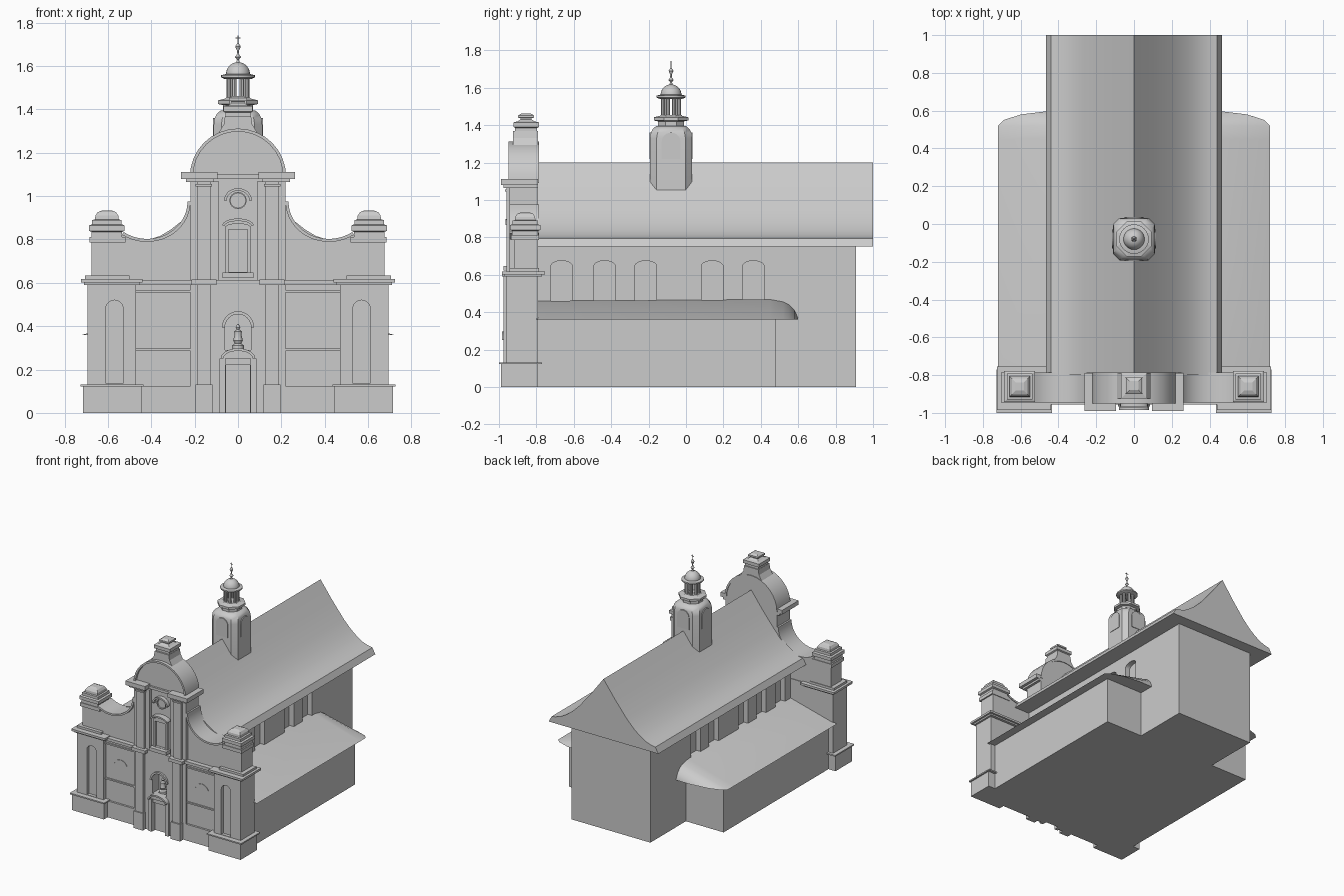
import bpy, bmesh, math
from mathutils import Matrix

cube = bpy.data.objects.get("Cube")
if cube:
    bpy.data.objects.remove(cube)

stone = bpy.data.materials.new("pale_stone")
stone.use_nodes = True
GREY = (0.6, 0.6, 0.6, 1)
stone.diffuse_color = GREY
stone.node_tree.nodes["Principled BSDF"].inputs["Base Color"].default_value = GREY
SIDES = (("left", 1), ("right", -1))


def finish(name, bm, smooth=False):
    bmesh.ops.recalc_face_normals(bm, faces=bm.faces)
    me = bpy.data.meshes.new(name)
    bm.to_mesh(me)
    bm.free()
    me.materials.append(stone)
    ob = bpy.data.objects.new(name, me)
    bpy.context.collection.objects.link(ob)
    if smooth:
        bpy.ops.object.select_all(action='DESELECT')
        ob.select_set(True)
        bpy.context.view_layer.objects.active = ob
        bpy.ops.object.shade_smooth_by_angle(angle=math.radians(35))
    return ob


def loft(name, rings, smooth=False):
    """Skin a list of equal-length point rings and cap both ends."""
    bm = bmesh.new()
    rows = [[bm.verts.new(p) for p in r] for r in rings]
    n = len(rows[0])
    for a, b in zip(rows, rows[1:]):
        for i in range(n):
            bm.faces.new((a[i], a[(i + 1) % n], b[(i + 1) % n], b[i]))
    bm.faces.new(rows[0])
    bm.faces.new(rows[-1])
    return finish(name, bm, smooth)


def prism(name, pts, y0, y1, smooth=False):
    return loft(name, [[(x, y, z) for x, z in pts] for y in (y0, y1)], smooth)


def box(name, x0, x1, y0, y1, z0, z1):
    return prism(name, [(x0, z0), (x1, z0), (x1, z1), (x0, z1)], y0, y1)


def pair(name, x0, x1, *rest):
    for side, s in SIDES:
        box(f"{name}_{side}", s * x0, s * x1, *rest)


def arc(cx, cz, rx, rz, a0, a1, n=16):
    angles = [math.radians(a0 + (a1 - a0) * i / n) for i in range(n + 1)]
    return [(cx + rx * math.cos(a), cz + rz * math.sin(a)) for a in angles]


def band(name, cx, cz, rx, rz, t, a0, a1, y0, y1):
    """Curved moulding of thickness t."""
    outer = arc(cx, cz, rx + t, rz + t, a0, a1)
    return prism(name, outer + arc(cx, cz, rx, rz, a1, a0), y0, y1, True)


def arch(cx, w, z0, z1, rise=None):
    rise = w if rise is None else rise
    return [(cx - w, z0), (cx + w, z0)] + arc(cx, z1 - rise, w, rise, 0, 180)


def spin(name, prof, cx, cy, n=24, smooth=True, turn=0.0):
    """Stack of regular polygons from (radius, height) pairs."""
    rings = [[(cx + r * math.cos(turn + math.tau * i / n),
               cy + r * math.sin(turn + math.tau * i / n), z) for i in range(n)]
             for r, z in prof]
    return loft(name, rings, smooth)


def cut(ob, cutters):
    for c in cutters:
        m = ob.modifiers.new("cut", 'BOOLEAN')
        m.operation, m.solver, m.object = 'DIFFERENCE', 'EXACT', c
    dg = bpy.context.evaluated_depsgraph_get()
    me = bpy.data.meshes.new_from_object(ob.evaluated_get(dg))
    ob.modifiers.clear()
    ob.data = me
    for c in cutters:
        bpy.data.objects.remove(c)


# Nave with arched clerestory recesses
nave = box("nave_walls", -0.335, 0.335, -0.8, 0.91, 0, 0.76)
cutters = []
for y in (-0.665, -0.435, -0.215, 0.14, 0.36):
    for side, s in SIDES:
        c = prism("window_cutter", arch(0, 0.058, 0.42, 0.675, 0.03), -0.04, 0.04)
        c.data.transform(Matrix.Translation((s * 0.335, y, 0)) @ Matrix.Rotation(math.pi / 2, 4, 'Z'))
        cutters.append(c)
cut(nave, cutters)

# Bell-cast main roof
half = [(0.465, 0.75), (0.44, 0.795), (0.41, 0.80), (0.36, 0.816), (0.31, 0.846),
        (0.26, 0.885), (0.2, 0.945), (0.1, 1.067)]
prism("main_roof", half + [(0, 1.2)] + [(-x, z) for x, z in reversed(half)], -0.8, 1.0, True)

# Aisles and their lean-to roofs with rounded ends
pair("aisle_walls", 0.3, 0.655, -0.8, 0.48, 0, 0.37)
for side, s in SIDES:
    rings = []
    for y, x, z in ((-0.8, 0.72, 0.46), (0.45, 0.72, 0.468), (0.52, 0.72, 0.455),
                    (0.55, 0.69, 0.44), (0.58, 0.6, 0.41), (0.598, 0.45, 0.37)):
        rings.append([(s * 0.3, y, 0.36), (s * x, y, 0.36), (s * 0.335, y, z), (s * 0.3, y, z)])
    loft(f"aisle_roof_{side}", rings, True)

# Facade: lower wall with entrance and statue niche
wall = box("facade_lower_wall", -0.68, 0.68, -0.93, -0.79, 0, 0.6)
bay = box("entrance_bay", -0.125, 0.125, -0.95, -0.9, 0, 0.6)
for target in (wall, bay):
    cut(target, [prism("niche_cutter", arch(0, 0.06, 0.29, 0.455), -1, -0.87),
                 box("door_cutter", -0.055, 0.055, -1, -0.925, -0.1, 0.22)])
band("niche_hood", 0, 0.395, 0.06, 0.06, 0.014, 0, 180, -0.965, -0.92)
band("door_hood", 0, 0.25, 0.068, 0.036, 0.012, 0, 180, -0.985, -0.93)
prism("door_tympanum", arc(0, 0.25, 0.068, 0.036, 0, 180), -0.96, -0.93)
pair("door_jamb", 0.058, 0.085, -0.965, -0.93, 0, 0.25)
spin("statue", [(0.028, 0.29), (0.028, 0.31), (0.015, 0.32), (0.022, 0.335), (0.016, 0.36),
                (0.018, 0.375), (0.006, 0.385), (0.011, 0.395), (0.003, 0.41)], 0, -0.91, 12)

# Facade: upper wall with sweeping shoulders
side_curve = arc(0.42, 0.975, 0.2, 0.185, 303, 180)
outline = [(0.56, 0.59), (0.56, 0.82)] + side_curve + [(0.22, 1.1)]
prism("facade_upper_wall", outline + [(-x, z) for x, z in reversed(outline)], -0.92, -0.79)
for side, s in SIDES:
    c = band(f"shoulder_coping_{side}", 0, 0.975, 0.187, 0.172, 0.014, 180, 305, -0.945, -0.785)
    c.data.transform(Matrix.Translation((0.42, 0, 0)))
    if s < 0:
        c.data.transform(Matrix.Scale(-1, 4, (1, 0, 0)))
        c.data.flip_normals()

# Curved gable and its pinnacle
prism("gable", arc(0, 1.09, 0.212, 0.212, 0, 180, 28), -0.93, -0.79, True)
band("gable_coping", 0, 1.09, 0.208, 0.208, 0.014, 0, 180, -0.95, -0.785)
neck = [(0.11, 1.26), (0.085, 1.3), (0.066, 1.33), (0.06, 1.37)]
prism("gable_neck", neck + [(-x, z) for x, z in reversed(neck)], -0.925, -0.79)


def square_stack(name, prof, cx, cy):
    r2 = math.sqrt(2)
    return spin(name, [(r * r2, z) for r, z in prof], cx, cy, 4, False, math.pi / 4)


square_stack("gable_pinnacle", [(0.058, 1.36), (0.058, 1.385), (0.068, 1.39), (0.068, 1.415), (0.045, 1.42),
                                (0.03, 1.43), (0.03, 1.437), (0.042, 1.44), (0.042, 1.452), (0.025, 1.462)],
             0, -0.855)

# Central pilasters, full height, with broken entablature blocks
for side, s in SIDES:
    box(f"pilaster_backing_{side}", s * 0.09, s * 0.22, -0.945, -0.9, 0, 1.07)
    box(f"pilaster_lower_{side}", s * 0.125, s * 0.19, -0.975, -0.9, 0, 0.6)
    box(f"pilaster_upper_{side}", s * 0.125, s * 0.19, -0.96, -0.9, 0.6, 1.07)
    box(f"pilaster_base_{side}", s * 0.118, s * 0.197, -0.985, -0.9, 0, 0.13)
    box(f"pilaster_capital_{side}", s * 0.12, s * 0.195, -0.968, -0.9, 1.045, 1.056)
    for k, (a, b, y, z0, z1) in enumerate(((0.11, 0.24, -0.975, 1.065, 1.08),
                                           (0.095, 0.262, -0.99, 1.08, 1.112))):
        box(f"entablature_block_{side}_{k}", s * a, s * b, y, -0.79, z0, z1)
    box(f"pilaster_cornice_{side}", s * 0.1, s * 0.215, -0.985, -0.9, 0.59, 0.615)
box("entablature_middle", -0.1, 0.1, -0.945, -0.9, 1.08, 1.1)

# Cornice, plinths and string courses
box("main_cornice", -0.7, 0.7, -0.955, -0.785, 0.59, 0.612)
pair("wall_plinth", 0.2, 0.46, -0.945, -0.9, 0, 0.125)
pair("string_course", 0.2, 0.48, -0.94, -0.9, 0.285, 0.296)
pair("frieze_course", 0.2, 0.48, -0.94, -0.9, 0.555, 0.566)
for side, s in SIDES:
    band(f"relief_arch_{side}", s * 0.345, 0.4, 0.055, 0.055, 0.006, 20, 160, -0.934, -0.92)

# Window and oculus of the upper centre bay
frame = prism("upper_window_frame", arch(0, 0.06, 0.63, 0.875, 0.02), -0.945, -0.91)
cut(frame, [box("window_cutter", -0.043, 0.043, -1, -0.925, 0.65, 0.845)])
box("upper_window_sill", -0.072, 0.072, -0.975, -0.91, 0.622, 0.648)
band("upper_window_hood", 0, 0.865, 0.06, 0.02, 0.012, 0, 180, -0.965, -0.91)
band("oculus_ring", 0, 0.98, 0.034, 0.034, 0.006, 0, 360, -0.93, -0.91)
band("oculus_hood", 0, 0.98, 0.052, 0.045, 0.012, 0, 180, -0.95, -0.91)

# Corner towers: plinth, niched pier, cornice, post and domed cap
for side, s in SIDES:
    def block(part, a, b, *rest):
        return box(f"{part}_{side}", s * a, s * b, *rest)
    block("tower_plinth", 0.445, 0.715, -0.99, -0.79, 0, 0.122)
    block("tower_plinth_cap", 0.435, 0.727, -1.0, -0.77, 0.122, 0.132)
    pier = block("tower_pier", 0.47, 0.695, -0.96, -0.79, 0.13, 0.6)
    cut(pier, [prism("pier_cutter", arch(s * 0.57, 0.04, 0.135, 0.52), -1, -0.935)])
    block("tower_cornice_low", 0.455, 0.71, -0.97, -0.77, 0.59, 0.602)
    block("tower_cornice", 0.44, 0.725, -0.985, -0.755, 0.602, 0.618)
    block("tower_post_foot", 0.5, 0.705, -0.945, -0.785, 0.618, 0.635)
    block("tower_post", 0.53, 0.675, -0.92, -0.79, 0.635, 0.8)
    block("tower_post_moulding", 0.52, 0.685, -0.935, -0.785, 0.785, 0.812)
    square_stack(f"tower_cap_{side}", [(0.07, 0.81), (0.07, 0.835), (0.082, 0.84), (0.082, 0.865), (0.068, 0.87),
                                       (0.068, 0.89), (0.055, 0.892), (0.053, 0.91), (0.042, 0.926), (0.022, 0.934)],
                 s * 0.605, -0.86)

# Ridge turret: chamfered body with rounded shoulders
TY = -0.08


def chamfered(r, c, z):
    q = r - c
    return [(x, TY + y, z) for x, y in ((r, -q), (r, q), (q, r), (-q, r), (-r, q), (-r, -q), (-q, -r), (q, -r))]


loft("turret_body", [chamfered(r, c, z) for r, c, z in (
    (0.112, 0.035, 1.02), (0.112, 0.035, 1.33), (0.108, 0.036, 1.36), (0.098, 0.037, 1.38), (0.08, 0.035, 1.395))], True)
for k in range(4):
    p = prism(f"turret_panel_{k}", arch(0, 0.05, 1.22, 1.36), -0.116, -0.1)
    p.data.transform(Matrix.Translation((0, TY, 0)) @ Matrix.Rotation(k * math.pi / 2, 4, 'Z'))
spin("turret_neck", [(0.075, 1.38), (0.075, 1.42), (0.1, 1.425), (0.1, 1.442), (0.065, 1.45), (0.06, 1.455)],
     0, TY, 8, False, math.pi / 8)

# Open lantern, dome and finial
for i in range(8):
    a = math.tau * (i + 0.5) / 8
    spin(f"lantern_column_{i}", [(0.011, 1.445), (0.011, 1.55)], 0.045 * math.cos(a), TY + 0.045 * math.sin(a), 8)
spin("lantern_cornice", [(0.06, 1.54), (0.078, 1.548), (0.078, 1.558), (0.058, 1.563)], 0, TY)
spin("lantern_dome", arc(0, 1.56, 0.056, 0.058, 0, 86, 10), 0, TY)
spin("finial", [(0.01, 1.61), (0.005, 1.63), (0.014, 1.642), (0.005, 1.654), (0.004, 1.67), (0.013, 1.69),
                (0.004, 1.705), (0.002, 1.71), (0.002, 1.742)], 0, TY, 12)
box("finial_cross_arm", -0.012, 0.012, TY - 0.002, TY + 0.002, 1.728, 1.732)
